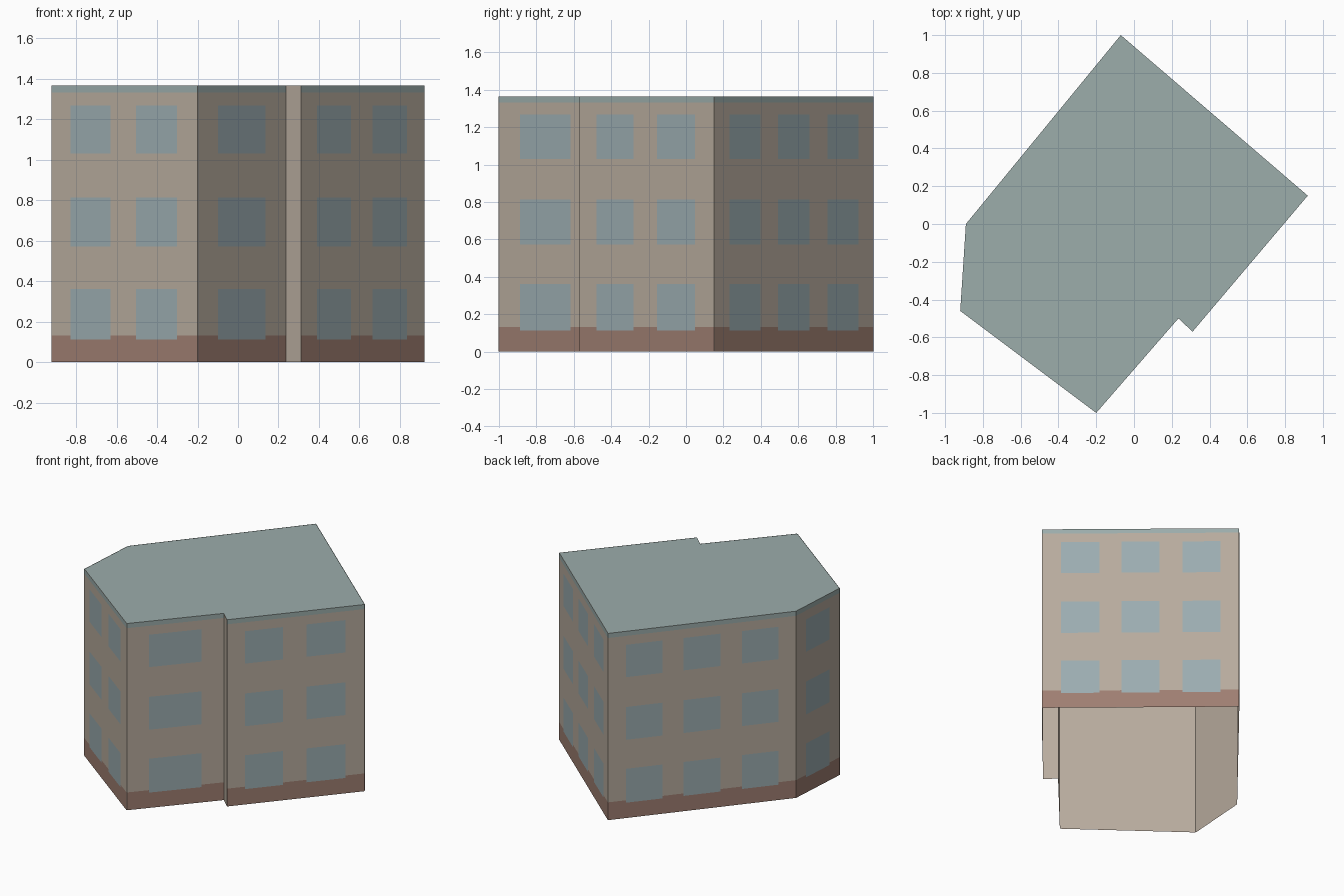
import bpy
import bmesh
from mathutils import Vector

if "Cube" in bpy.data.objects:
    bpy.data.objects.remove(bpy.data.objects["Cube"], do_unlink=True)


def srgb(*rgb):
    return tuple((c / 255 / 12.92) if c < 11 else ((c / 255 + 0.055) / 1.055) ** 2.4
                 for c in rgb) + (1.0,)


def material(name, colour):
    mat = bpy.data.materials.new(name)
    mat.use_nodes = True
    mat.diffuse_color = colour
    mat.node_tree.nodes["Principled BSDF"].inputs["Base Color"].default_value = colour
    return mat


MATS = [material("beige wall", srgb(184, 172, 158)),
        material("brown plinth", srgb(159, 127, 114)),
        material("blue grey glass", srgb(156, 173, 177)),
        material("grey green roof", srgb(156, 173, 171))]
WALL, PLINTH, GLASS, ROOF = range(4)

HEIGHT, PLINTH_TOP, TRIM_BASE = 1.365, 0.13, 1.332
STOREYS = [(0.112, 0.36), (0.572, 0.812), (1.03, 1.267)]

# Window columns as fractions of the wall length
ONE = [(0.23, 0.77)]
TWO = [(0.13, 0.405), (0.578, 0.86)]
THREE = [(0.095, 0.29), (0.402, 0.597), (0.713, 0.907)]

# Footprint corners, counterclockwise, each with the windows of the wall that follows
WALLS = [("back_left_facade", (-0.07, 1.0), THREE),
         ("side_facade", (-0.89, 0.0), ONE),
         ("front_left_facade", (-0.92, -0.46), TWO),
         ("front_right_facade", (-0.2, -1.0), ONE),
         ("notch", (0.235, -0.5), None),
         ("right_facade", (0.31, -0.57), TWO),
         ("back_right_facade", (0.92, 0.15), THREE)]
CORNERS = [Vector((*corner, 0)) for _, corner, _ in WALLS]


def finish(name, bm):
    mesh = bpy.data.meshes.new(name)
    bm.to_mesh(mesh)
    bm.free()
    for mat in MATS:
        mesh.materials.append(mat)
    obj = bpy.data.objects.new(name, mesh)
    bpy.context.collection.objects.link(obj)
    return obj


def build_shell():
    """Plain walls, open at the bottom, closed by a flat roof."""
    bm = bmesh.new()
    low = [bm.verts.new(c) for c in CORNERS]
    high = [bm.verts.new(c + Vector((0, 0, HEIGHT))) for c in CORNERS]
    for i in range(len(low)):
        j = (i + 1) % len(low)
        bm.faces.new((low[i], low[j], high[j], high[i]))
    bm.faces.new(high).material_index = ROOF
    finish("building_shell", bm)


def inside(value, spans):
    return any(a < value < b for a, b in spans)


def cell_material(u, z, columns):
    if inside(u, columns) and inside(z, STOREYS):
        return GLASS
    if z < PLINTH_TOP:
        return PLINTH
    return ROOF if z > TRIM_BASE else WALL


def build_facade(name, start, end, columns):
    """Thin painted face cut along window, plinth and trim lines."""
    along = end - start
    out = along.cross(Vector((0, 0, 1))).normalized() * 0.002
    us = sorted({0.0, 1.0, *(u for span in columns for u in span)})
    zs = sorted({0.0, PLINTH_TOP, TRIM_BASE, HEIGHT, *(z for span in STOREYS for z in span)})
    bm = bmesh.new()
    grid = [[bm.verts.new(start + along * u + out + Vector((0, 0, z))) for u in us] for z in zs]
    for r in range(len(zs) - 1):
        for c in range(len(us) - 1):
            face = bm.faces.new((grid[r][c], grid[r][c + 1], grid[r + 1][c + 1], grid[r + 1][c]))
            face.material_index = cell_material((us[c] + us[c + 1]) / 2,
                                                (zs[r] + zs[r + 1]) / 2, columns)
    finish(name, bm)


build_shell()
for i, (name, _, columns) in enumerate(WALLS):
    if columns:
        build_facade(name, CORNERS[i], CORNERS[(i + 1) % len(CORNERS)], columns)
